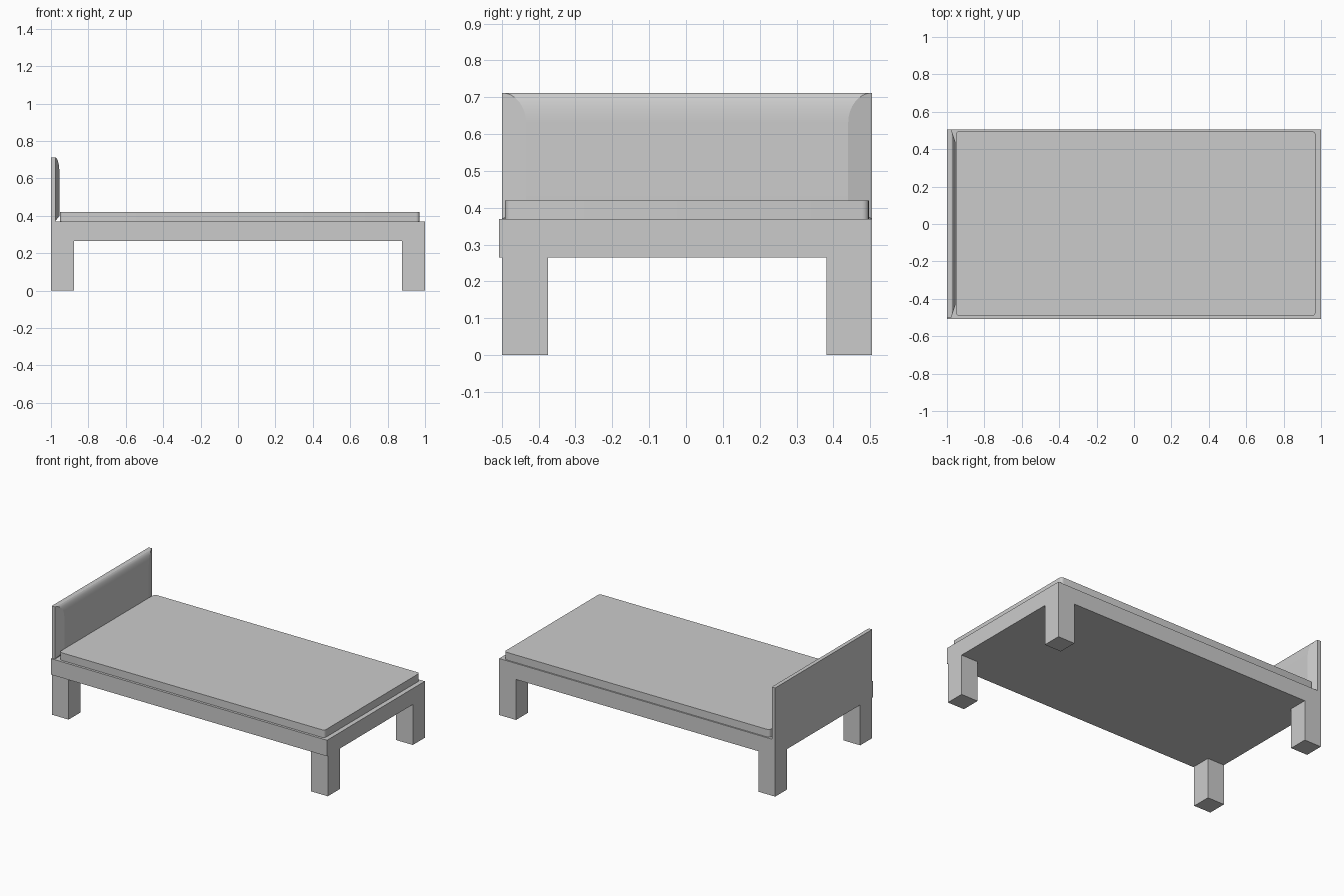
import bpy, bmesh, math

if "Cube" in bpy.data.objects:
    bpy.data.objects.remove(bpy.data.objects["Cube"])


def make_object(name, bm):
    bmesh.ops.recalc_face_normals(bm, faces=bm.faces[:])
    mesh = bpy.data.meshes.new(name)
    bm.to_mesh(mesh)
    bm.free()
    obj = bpy.data.objects.new(name, mesh)
    bpy.context.collection.objects.link(obj)
    return obj


def box(name, lo, hi, corner=0.0):
    """Box between two corners, with optional rounded vertical edges."""
    bm = bmesh.new()
    bmesh.ops.create_cube(bm, size=1)
    for v in bm.verts:
        v.co = [(a + b) / 2 + c * (b - a) for a, b, c in zip(lo, hi, v.co)]
    if corner:
        upright = [e for e in bm.edges
                   if abs(e.verts[0].co.z - e.verts[1].co.z) > 1e-4]
        bmesh.ops.bevel(bm, geom=upright, offset=corner, segments=4,
                        profile=0.5, affect='EDGES')
    return make_object(name, bm)


def smooth(obj, degrees):
    bpy.ops.object.select_all(action='DESELECT')
    obj.select_set(True)
    bpy.context.view_layer.objects.active = obj
    bpy.ops.object.shade_smooth_by_angle(angle=math.radians(degrees))


# Bed frame
box("bed_frame", (-1, -0.507, 0.265), (1, 0.505, 0.37))

# Four square legs flush with the frame corners
for x_name, x0, x1 in (("head", -1, -0.878), ("foot", 0.878, 1)):
    for y_name, y0, y1 in (("front", -0.499, -0.375), ("back", 0.381, 0.505)):
        box(f"{x_name}_{y_name}_leg", (x0, y0, 0), (x1, y1, 0.265))

# Mattress with rounded corners
smooth(box("mattress", (-0.952, -0.491, 0.37), (0.97, 0.496, 0.42), 0.018), 30)

# Headboard: profile with rounded top, sides mitred back to a thin edge
back, edge, face, top = -1.0, -0.977, -0.955, 0.712
profile = [(back, 0.37), (edge, 0.37), (face, 0.40)]
for i in range(9):
    a = math.radians(90 * i / 8)
    profile.append((edge + (face - edge) * math.cos(a), 0.63 + (top - 0.63) * math.sin(a)))
profile.append((back, top))

bm = bmesh.new()
mid, half = 0.003, 0.502
ends = []
for side in (-1, 1):
    ring = []
    for x, z in profile:
        inset = max(0.0, (x - edge) / (face - edge)) * 0.065
        ring.append(bm.verts.new((x, mid + side * (half - inset), z)))
    ends.append(ring)
    # flat thin edge and sloping side
    bm.faces.new((ring[0], ring[1], ring[-2], ring[-1]))
    bm.faces.new(ring[1:-1])
n = len(profile)
for i in range(n):
    j = (i + 1) % n
    bm.faces.new((ends[0][i], ends[0][j], ends[1][j], ends[1][i]))
smooth(make_object("headboard", bm), 15)
